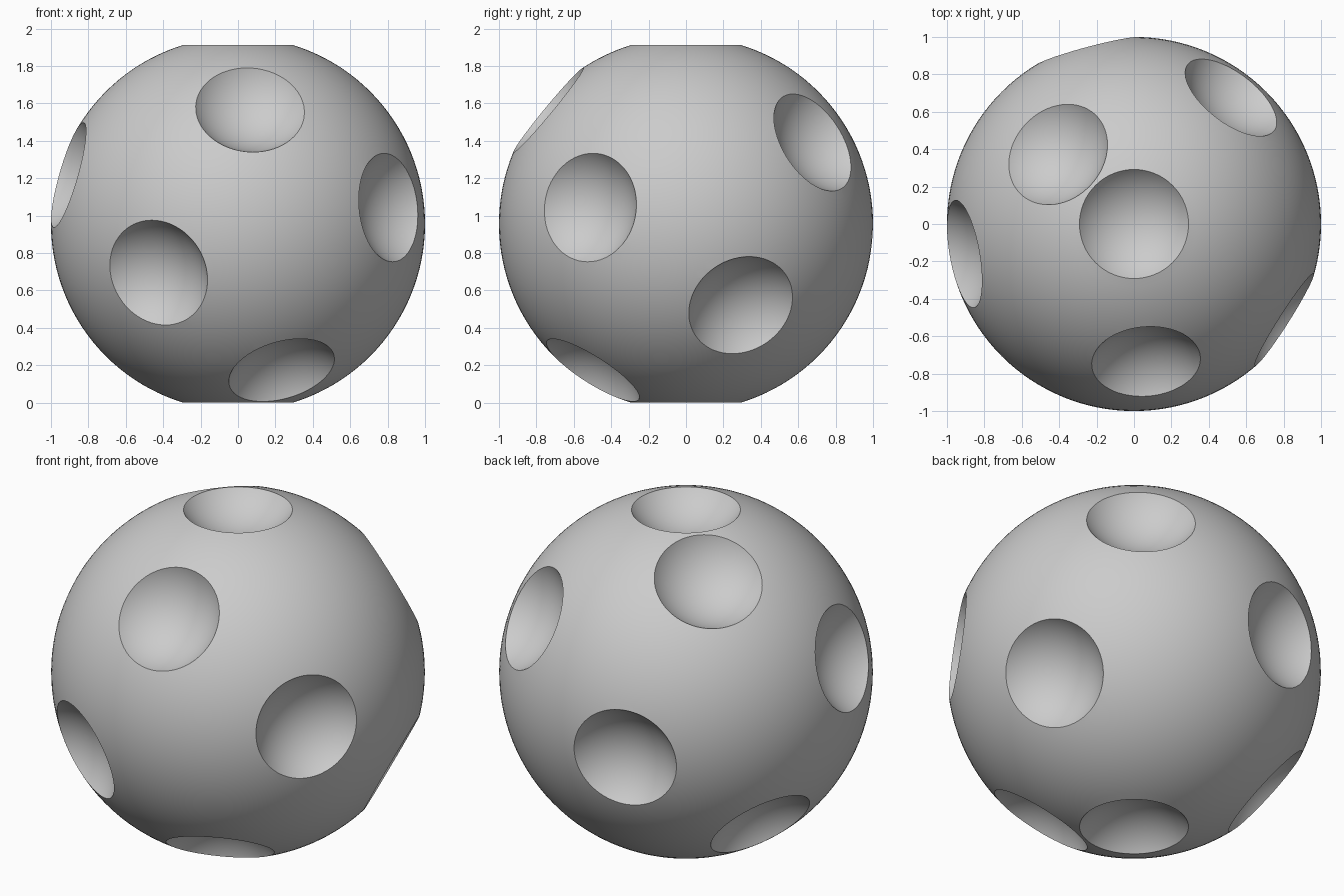
import bpy, math
from mathutils import Vector

if "Cube" in bpy.data.objects:
    bpy.data.objects.remove(bpy.data.objects["Cube"])

COUNT = 12                 # dimples on a golden-angle spiral
CUT_R, CUT_D = 0.38, 1.2   # cutter radius and distance from the ball centre
RIM_D = (1 + CUT_D**2 - CUT_R**2) / (2 * CUT_D)  # height of each rim plane
CENTRE = Vector((0, 0, RIM_D))
GOLDEN = math.pi * (3 - math.sqrt(5))


def spiral_direction(i):
    z = 1 - 2 * i / (COUNT - 1)
    r = math.sqrt(max(0, 1 - z * z))
    return Vector((r * math.cos(i * GOLDEN), r * math.sin(i * GOLDEN), z))


# Ball body
bpy.ops.mesh.primitive_uv_sphere_add(segments=128, ring_count=64, radius=1, location=CENTRE)
ball = bpy.context.object
ball.name = "dimpled_ball"

# Spherical dimples, including one at each pole
cutters = []
for i in range(COUNT):
    d = spiral_direction(i)
    bpy.ops.mesh.primitive_uv_sphere_add(
        segments=64, ring_count=48, radius=CUT_R, location=CENTRE + d * CUT_D,
        rotation=d.to_track_quat('Z', 'Y').to_euler())
    cutter = bpy.context.object
    cutter.name = "dimple_cutter"
    cutter.hide_render = True
    cutters.append(cutter)
    mod = ball.modifiers.new("dimple", 'BOOLEAN')
    mod.operation = 'DIFFERENCE'
    mod.solver = 'EXACT'
    mod.object = cutter

# Apply the cuts and clear the helpers
bpy.ops.object.select_all(action='DESELECT')
ball.select_set(True)
bpy.context.view_layer.objects.active = ball
for mod in list(ball.modifiers):
    bpy.ops.object.modifier_apply(modifier=mod.name)
for cutter in cutters:
    bpy.data.objects.remove(cutter)

# Smooth surface with crisp rims
bpy.ops.object.shade_smooth_by_angle(angle=math.radians(30))
